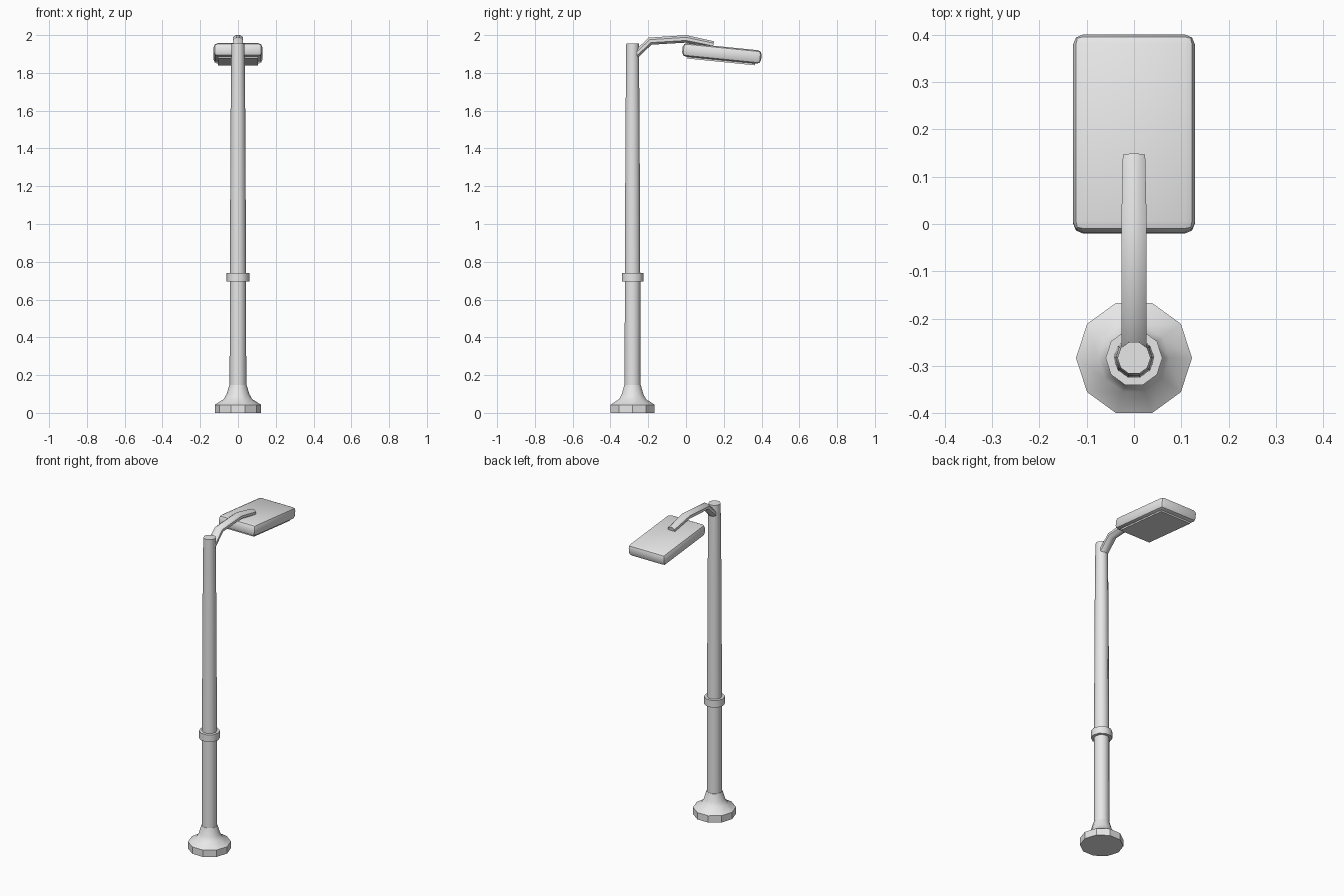
import bpy, bmesh, math
from mathutils import Matrix, Vector

cube = bpy.data.objects.get("Cube")
if cube:
    bpy.data.objects.remove(cube, do_unlink=True)

POLE_Y = -0.283
SIDES = 10

grey = bpy.data.materials.new("light_grey_metal")
grey.use_nodes = True
colour = (0.8, 0.8, 0.8, 1)
grey.diffuse_color = colour
grey.node_tree.nodes["Principled BSDF"].inputs["Base Color"].default_value = colour


def finish(name, bm, angle):
    """Turn a bmesh into a shaded object."""
    bmesh.ops.recalc_face_normals(bm, faces=bm.faces)
    mesh = bpy.data.meshes.new(name)
    bm.to_mesh(mesh)
    bm.free()
    mesh.materials.append(grey)
    obj = bpy.data.objects.new(name, mesh)
    bpy.context.collection.objects.link(obj)
    bpy.ops.object.select_all(action='DESELECT')
    obj.select_set(True)
    bpy.context.view_layer.objects.active = obj
    bpy.ops.object.shade_smooth_by_angle(angle=math.radians(angle))
    return obj


def loft(name, rings, angle):
    """Skin a list of point rings and cap both ends."""
    bm = bmesh.new()
    loops = [[bm.verts.new(p) for p in ring] for ring in rings]
    n = len(loops[0])
    for a, b in zip(loops, loops[1:]):
        for i in range(n):
            j = (i + 1) % n
            bm.faces.new((a[i], a[j], b[j], b[i]))
    bm.faces.new(loops[0])
    bm.faces.new(loops[-1])
    return finish(name, bm, angle)


def turned(name, profile, angle=40):
    """Lathe a (radius, height) profile about the pole axis."""
    rings = []
    for r, z in profile:
        turns = [math.tau * i / SIDES for i in range(SIDES)]
        rings.append([(r * math.cos(t), POLE_Y + r * math.sin(t), z) for t in turns])
    return loft(name, rings, angle)


def box(name, size, bevel, segments, matrix):
    bm = bmesh.new()
    bmesh.ops.create_cube(bm, size=1, matrix=Matrix.Diagonal((*size, 1)))
    if bevel:
        bmesh.ops.bevel(bm, geom=bm.edges[:], offset=bevel, segments=segments,
                        profile=0.5, affect='EDGES')
    bm.transform(matrix)
    return finish(name, bm, 40)


# Base: faceted foot with a flared collar above it
foot = turned("base_foot", [(0.1225, 0), (0.1225, 0.043)], 30)
turned("base_flare", [(0.1225, 0.043), (0.075, 0.073), (0.06, 0.1), (0.046, 0.147)])

# Tapered pole and its band
turned("pole", [(0.044, 0.1), (0.043, 0.72), (0.039, 1.55), (0.035, 1.955)])
turned("pole_band", [(0.06, 0.695), (0.06, 0.74)])

# Curved arm: octagonal section swept along a bent path
path = [(-0.28, 1.882), (-0.19, 1.968), (0.0, 1.98), (0.145, 1.95)]
scales = [1, 1, 1, 0.88]
rings = []
for i, (y, z) in enumerate(path):
    before, after = path[max(i - 1, 0)], path[min(i + 1, len(path) - 1)]
    along = Vector((0, after[0] - before[0], after[1] - before[1])).normalized()
    up = Vector((1, 0, 0)).cross(along)
    ring = []
    for k in range(8):
        t = math.tau * (k + 0.5) / 8
        side = Vector((0.029 * math.cos(t), 0, 0))
        ring.append((Vector((0, y, z)) + (side + up * 0.0215 * math.sin(t)) * scales[i]))
    rings.append(ring)
loft("arm", rings, 50)

# Lamp head, tipped down at the far end, with a thin lens below
tilt = Matrix.Translation((0, 0.19, 1.903)) @ Matrix.Rotation(math.radians(-5.7), 4, 'X')
box("lamp_head", (0.258, 0.42, 0.072), 0.022, 2, tilt)
box("lamp_lens", (0.212, 0.36, 0.02), 0, 1, tilt @ Matrix.Translation((0, 0, -0.035)))
